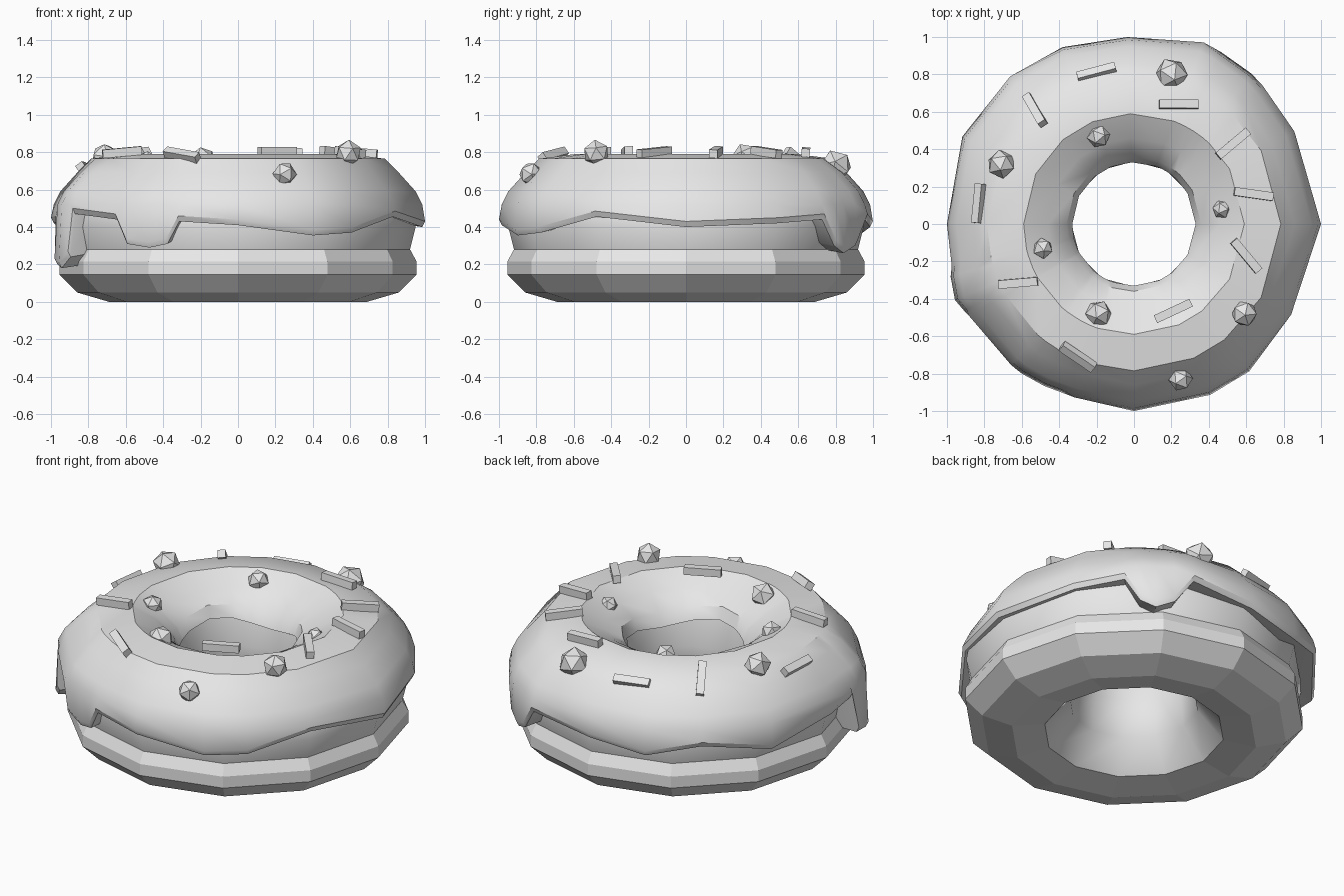
import bpy, bmesh
from math import sin, cos, radians, hypot, atan, atan2
from mathutils import Matrix, Vector

cube = bpy.data.objects.get("Cube")
if cube:
    bpy.data.objects.remove(cube, do_unlink=True)

grey = bpy.data.materials.new("plain_grey")
grey.use_nodes = True
grey.diffuse_color = (0.8, 0.8, 0.8, 1)
grey.node_tree.nodes["Principled BSDF"].inputs["Base Color"].default_value = (0.8, 0.8, 0.8, 1)


def finish(name, bm, smooth=None):
    bmesh.ops.recalc_face_normals(bm, faces=bm.faces)
    mesh = bpy.data.meshes.new(name)
    bm.to_mesh(mesh)
    bm.free()
    mesh.materials.append(grey)
    obj = bpy.data.objects.new(name, mesh)
    bpy.context.collection.objects.link(obj)
    if smooth:
        bpy.ops.object.select_all(action='DESELECT')
        obj.select_set(True)
        bpy.context.view_layer.objects.active = obj
        bpy.ops.object.shade_smooth_by_angle(angle=radians(smooth))
    return obj


def ring_body(columns):
    """Closed ring from (angle, [(radius, height), ...]) cross-sections."""
    bm = bmesh.new()
    cols = [[bm.verts.new((r * cos(radians(a)), r * sin(radians(a)), z)) for r, z in prof]
            for a, prof in columns]
    for i, here in enumerate(cols):
        after = cols[(i + 1) % len(cols)]
        for j in range(len(here)):
            k = (j + 1) % len(here)
            bm.faces.new((here[j], after[j], after[k], here[k]))
    return bm


# Dough ring: twelve sides with a raised belt and a groove
dough_profile = [(.95, .40), (.93, .52), (.78, .68), (.59, .74), (.38, .60), (.335, .42),
                 (.36, .2), (.505, .03), (.69, 0), (.86, .05), (.955, .145), (.955, .215), (.92, .28)]
dough = finish("dough", ring_body([(30 * i, dough_profile) for i in range(12)]), 35)
for p in dough.data.polygons:
    c = p.center
    if c.z < .3 and hypot(c.x, c.y) > .55:
        p.use_smooth = False

# Icing rim: angle, outer radius, height of the lower edge (three drips)
rim = [(0, 1, .40), (30, .99, .42), (47, 1.01, .44), (52, 1.02, .30), (57, 1.02, .26),
       (63, 1.03, .30), (69, 1.04, .44), (92, 1, .40), (112, 1.02, .36), (130, 1.03, .43),
       (153, 1.03, .36), (180, 1, .42), (193, 1, .43), (196, 1.02, .20), (203, 1.04, .18),
       (207, 1.02, .24), (209, 1.01, .47), (229, 1, .44), (233, 1, .31), (241, .99, .29),
       (247, .98, .31), (251, .98, .43), (270, 1, .41), (294, 1, .355), (308, 1, .37), (330, .97, .455)]


def icing_section(a, r, low):
    inner = .65 + .03 * sin(radians(3 * a))
    return a, [(.33, inner - .07), (.36, inner), (.46, .72), (.59, .79), (.785, .765),
               (.86 * r, .69), (.95 * r, .59), (.985 * r, .52), (r, low + .03),
               (.985 * r, low), (.88, low + .02)]


finish("icing", ring_body([icing_section(*row) for row in rim]), 35)


def on_icing(x, y):
    """Height and outward slope of the icing under a topping."""
    r = hypot(x, y)
    if r < .59:
        return .79 - (.59 - r) * .6, -.6
    if r < .77:
        return .785, .1
    return .77 - (r - .77) * 1.0, .75


# Bar sprinkles: x, y, heading
bars = [(-.2, .81, 15), (.24, .64, 0), (.53, .43, 40), (.64, .16, -8), (.6, -.17, -50),
        (.21, -.465, 25), (-.3, -.71, -37), (-.62, -.315, 5), (-.83, .11, 85), (-.53, .61, -58)]
for i, (x, y, heading) in enumerate(bars):
    z, slope = on_icing(x, y)
    if slope < 0:
        z, slope = .79, 0
    out = atan2(y, x)
    tilt = Matrix.Rotation(out, 4, 'Z') @ Matrix.Rotation(atan(slope), 4, 'Y') @ Matrix.Rotation(-out, 4, 'Z')
    bm = bmesh.new()
    bmesh.ops.create_cube(bm, size=1, matrix=Matrix.Translation((x, y, z + .015)) @ tilt
                          @ Matrix.Rotation(radians(heading), 4, 'Z')
                          @ Matrix.Diagonal((.21, .045, .045, 1)))
    finish(f"bar_sprinkle_{i + 1}", bm)

# Faceted ball sprinkles: x, y, radius
balls = [(.2, .8, .09), (-.19, .47, .063), (-.71, .32, .078), (.47, .08, .052),
         (-.49, -.13, .058), (-.19, -.48, .074), (.59, -.48, .072), (.25, -.83, .065)]
for i, (x, y, radius) in enumerate(balls):
    z = on_icing(x, y)[0]
    bm = bmesh.new()
    bmesh.ops.create_icosphere(bm, subdivisions=1, radius=radius,
                               matrix=Matrix.Translation((x, y, z + .01))
                               @ Matrix.Rotation(i + .4, 4, Vector((1, .5, .3)).normalized()))
    finish(f"ball_sprinkle_{i + 1}", bm)
